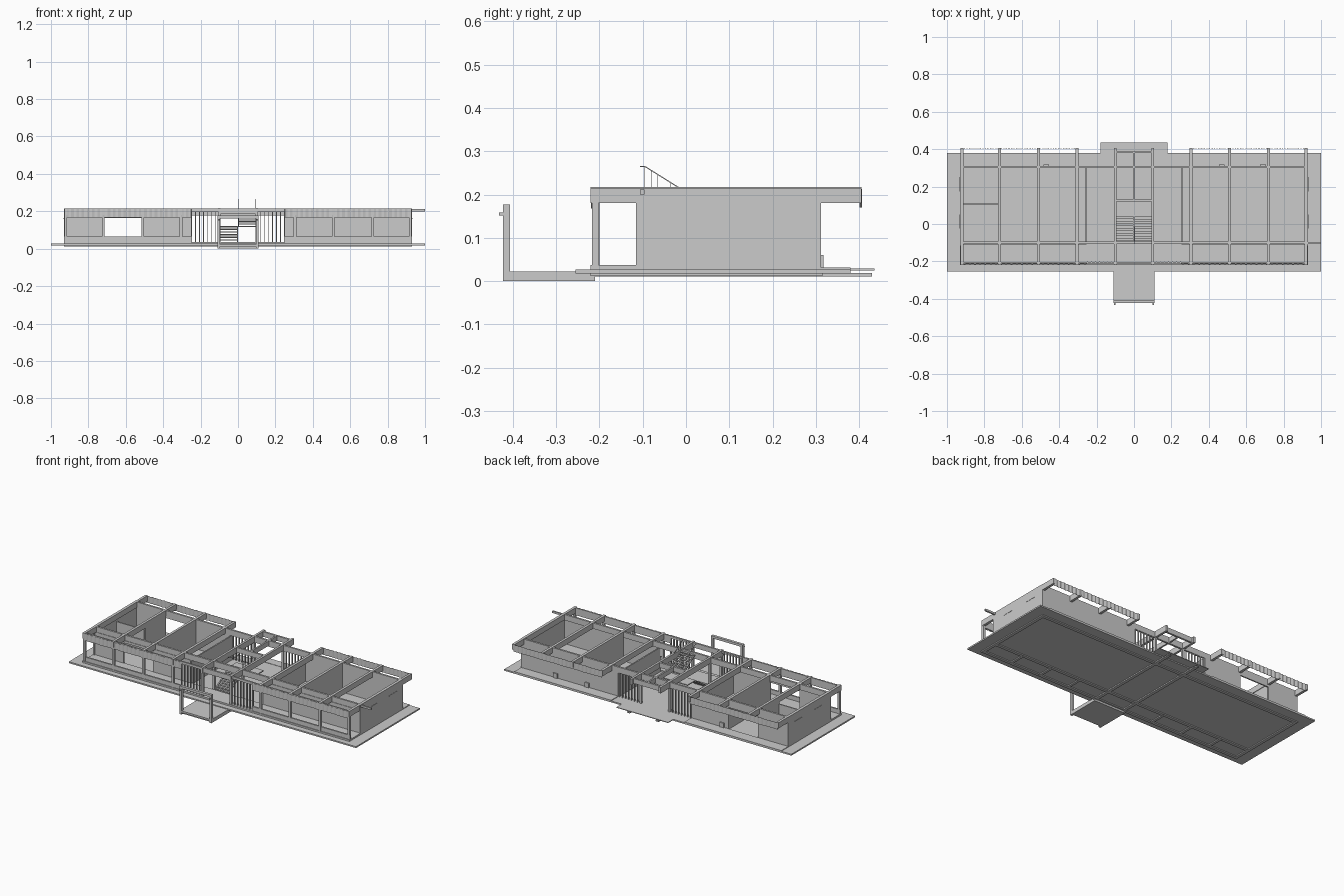
import bpy, math
from mathutils import Vector


def box(name, x0, x1, y0, y1, z0, z1):
    """Axis-aligned box given by its limits."""
    v = [(x, y, z) for z in (z0, z1) for x, y in ((x0, y0), (x1, y0), (x1, y1), (x0, y1))]
    f = [(3, 2, 1, 0), (4, 5, 6, 7), (0, 1, 5, 4), (1, 2, 6, 5), (2, 3, 7, 6), (3, 0, 4, 7)]
    me = bpy.data.meshes.new(name)
    me.from_pydata(v, [], f)
    ob = bpy.data.objects.new(name, me)
    bpy.context.collection.objects.link(ob)
    return ob


def bar(name, a, b, t):
    """Square bar between two points."""
    a, b = Vector(a), Vector(b)
    d = b - a
    h = t / 2
    ob = box(name, -h, h, -h, h, 0, d.length)
    ob.location = a
    ob.rotation_euler = d.to_track_quat('Z', 'Y').to_euler()
    return ob


def corrugated(name, x0, x1, y, z0, z1, n):
    """Thin zigzag sheet standing along x."""
    v, f = [], []
    for i in range(n + 1):
        x = x0 + (x1 - x0) * i / n
        yy = y + (0.002 if i % 2 else -0.002)
        v += [(x, yy, z0), (x, yy, z1)]
        if i:
            k = 2 * i
            f.append((k - 2, k, k + 1, k - 1))
    me = bpy.data.meshes.new(name)
    me.from_pydata(v, [], f)
    ob = bpy.data.objects.new(name, me)
    bpy.context.collection.objects.link(ob)
    s = ob.modifiers.new("thickness", 'SOLIDIFY')
    s.thickness = 0.001


TOP = 0.215
FRAMES = (0.92, 0.72, 0.51, 0.305)

# Ground slab, rear terrace, entrance platform
box("ground_slab", -1, 1, -0.255, 0.38, 0.018, 0.027)
box("rear_terrace", -0.18, 0.18, 0.38, 0.435, 0.025, 0.029)
box("entrance_platform", -0.11, 0.11, -0.41, -0.21, 0.0, 0.022)

# Foundation beams under the slab
for y in (-0.21, -0.105, 0.305):
    box("foundation_long", -0.93, 0.93, y - 0.01, y + 0.01, 0.012, 0.018)
for s in (-1, 1):
    box("foundation_end", s * 0.92 - 0.01, s * 0.92 + 0.01, -0.22, 0.315, 0.012, 0.018)
    box("foundation_core", s * 0.1 - 0.01, s * 0.1 + 0.01, -0.22, 0.43, 0.011, 0.0185)
    for x in FRAMES[1:]:
        box("foundation_tie", s * x - 0.008, s * x + 0.008, -0.21, -0.105, 0.0115, 0.018)

# Raised front walkway and low front parapets
box("front_walkway", -0.93, 0.93, -0.22, -0.105, 0.02, 0.037)
for s in (-1, 1):
    a, b = sorted((s * 0.25, s * 0.93))
    box("front_parapet", a, b, -0.215, -0.205, 0.03, 0.064)

for s in (-1, 1):
    # Roof frames: cross beams and front columns
    for x in FRAMES:
        c = s * x
        box("cross_beam", c - 0.008, c + 0.008, -0.22, 0.405, 0.18, TOP)
        box("front_column", c - 0.007, c + 0.007, -0.217, -0.202, 0.03, 0.18)
    box("core_beam", s * 0.1 - 0.007, s * 0.1 + 0.007, -0.22, 0.405, 0.18, TOP + 0.002)
    for y in (-0.208, -0.095, 0.305):
        box("core_column", s * 0.1 - 0.007, s * 0.1 + 0.007, y - 0.007, y + 0.007, 0.02, 0.18)

    # Fascias between beam ends
    a, b = sorted((s * 0.25, s * 0.92))
    box("front_fascia", a, b, -0.211, -0.204, 0.168, 0.214)
    corrugated("front_cladding", a, b, -0.217, 0.168, 0.212, 48)
    a, b = sorted((s * 0.305, s * 0.92))
    corrugated("rear_cladding", a, b, 0.403, 0.17, 0.213, 44)

    # End wall with two slim ledges
    a, b = sorted((s * 0.918, s * 0.93))
    box("end_wall", a, b, -0.115, 0.312, 0.013, TOP)
    a, b = sorted((s * 0.93, s * 0.932))
    for y in (-0.025, 0.175):
        box("end_wall_slot", a, b, y, y + 0.076, 0.16, 0.165)

    # Wall closing each wing towards the stair hall
    box("hall_wall", s * 0.255 - 0.004, s * 0.255 + 0.004, -0.105, 0.305, 0.027, 0.18)

    # Vertical fins front and back of the stair hall
    for i in range(7):
        x = s * (0.122 + i * 0.021)
        box("front_fin", x - 0.002, x + 0.002, -0.21, -0.2, 0.037, 0.212)
        box("rear_fin", x - 0.002, x + 0.002, 0.302, 0.31, 0.027, 0.212)

# Long roof beams
for y in (-0.1, 0.305):
    box("long_beam", -0.925, 0.925, y - 0.006, y + 0.006, 0.178, TOP - 0.001)
box("hall_front_beam", -0.25, 0.25, -0.214, -0.204, 0.2, TOP)
box("roof_spout", 0.93, 1.0, -0.106, -0.096, 0.2, 0.212)

# Wing walls, open in one bay of the left wing
for x0, x1 in ((-0.92, -0.72), (-0.515, -0.255), (0.255, 0.92)):
    box("front_wall", x0, x1, -0.109, -0.101, 0.027, 0.18)
    box("rear_wall", x0, x1, 0.303, 0.311, 0.027, 0.18)
for y in (-0.105, 0.307):
    box("opening_lintel", -0.72, -0.515, y - 0.004, y + 0.004, 0.165, 0.18)

# Rear curb and small wall boxes
for s in (-1, 1):
    a, b = sorted((s * 0.255, s * 0.93))
    box("rear_step", a, b, 0.311, 0.38, 0.024, 0.031)
for x in (-0.47, 0.47, 0.69):
    box("wall_box", x - 0.015, x + 0.015, 0.311, 0.318, 0.031, 0.06)

# Room partitions
box("partition_left_cross", -0.724, -0.716, 0.105, 0.305, 0.027, 0.18)
box("partition_left_long", -0.92, -0.724, 0.101, 0.109, 0.027, 0.165)
box("partition_left_inner", -0.514, -0.506, -0.1, 0.305, 0.027, 0.18)
box("partition_right", 0.506, 0.514, -0.1, 0.305, 0.027, 0.18)

# Stair hall roof beams
for y in (-0.208, -0.1, 0.125, 0.305, 0.385):
    box("core_cross_beam", -0.1, 0.1, y - 0.006, y + 0.006, 0.185, TOP + 0.001)
box("core_middle_beam", -0.005, 0.005, 0.125, 0.385, 0.185, TOP)

# Two stair flights with landing
N = 10
for i in range(N):
    y = -0.09 + i * 0.013
    z = 0.036 + i * 0.0085
    box("lower_tread", -0.095, -0.004, y, y + 0.014, z - 0.004, z)
    z = 0.207 - i * 0.0085
    box("upper_tread", 0.004, 0.095, y, y + 0.014, z - 0.004, z)
box("stair_landing", -0.095, 0.095, 0.04, 0.12, 0.116, 0.122)
for x in (-0.097, -0.003):
    bar("lower_stringer", (x, -0.09, 0.03), (x, 0.045, 0.115), 0.007)
for x in (0.003, 0.097):
    bar("upper_stringer", (x, -0.09, 0.205), (x, 0.045, 0.12), 0.007)

# Railing rising above the roof
for x in (0.004, 0.096):
    bar("handrail", (x, -0.015, 0.215), (x, -0.095, 0.265), 0.0025)
    bar("handrail_end", (x, -0.095, 0.265), (x, -0.106, 0.265), 0.0025)
    for y, z in ((-0.095, 0.265), (-0.08, 0.255), (-0.065, 0.246), (-0.035, 0.227)):
        bar("rail_post", (x, y, 0.19), (x, y, z), 0.0015)

# Entrance gate frame
for s in (-1, 1):
    box("gate_post", s * 0.103 - 0.007, s * 0.103 + 0.007, -0.423, -0.406, 0.0, 0.165)
box("gate_crossbar", -0.11, 0.11, -0.423, -0.406, 0.162, 0.177)
box("gate_sill", -0.11, 0.11, -0.423, -0.406, 0.012, 0.023)
for s in (-1, 1):
    box("gate_lamp", s * 0.103 - 0.004, s * 0.103 + 0.004, -0.432, -0.423, 0.152, 0.158)
